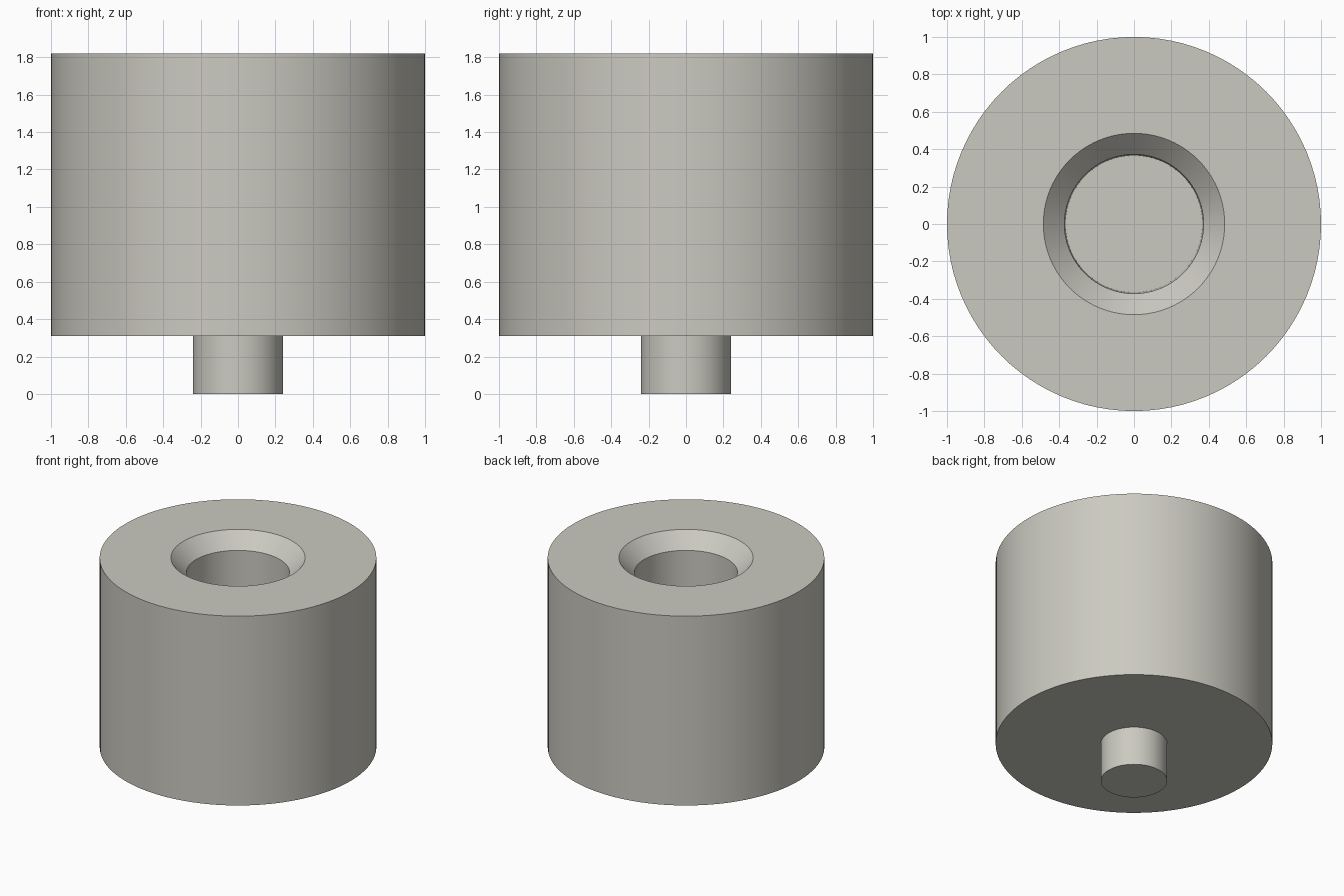
import bpy
import bmesh
import math

cube = bpy.data.objects.get("Cube")
if cube:
    bpy.data.objects.remove(cube, do_unlink=True)

SEGMENTS = 96

# Warm grey metal
metal = bpy.data.materials.new("warm_grey")
colour = (0.60, 0.59, 0.53, 1.0)
metal.diffuse_color = colour
metal.use_nodes = True
metal.node_tree.nodes["Principled BSDF"].inputs["Base Color"].default_value = colour


def lathe(name, profile):
    """Spin an (r, z) profile, starting and ending on the axis, around z."""
    bm = bmesh.new()
    verts = [bm.verts.new((r, 0, z)) for r, z in profile]
    edges = [bm.edges.new(pair) for pair in zip(verts, verts[1:])]
    bmesh.ops.spin(bm, geom=verts + edges, cent=(0, 0, 0), axis=(0, 0, 1),
                   angle=math.tau, steps=SEGMENTS, use_duplicate=False)
    bmesh.ops.remove_doubles(bm, verts=bm.verts, dist=1e-5)
    bmesh.ops.recalc_face_normals(bm, faces=bm.faces)
    mesh = bpy.data.meshes.new(name)
    bm.to_mesh(mesh)
    bm.free()
    mesh.materials.append(metal)
    obj = bpy.data.objects.new(name, mesh)
    bpy.context.collection.objects.link(obj)
    bpy.ops.object.select_all(action="DESELECT")
    obj.select_set(True)
    bpy.context.view_layer.objects.active = obj
    bpy.ops.object.shade_smooth_by_angle(angle=math.radians(30))
    return obj


# One turned piece: peg, drum, chamfered mouth and blind bore
lathe("drum_with_peg", [
    (0, 0), (0.24, 0), (0.24, 0.31),            # peg
    (1, 0.31), (1, 1.82),                       # drum
    (0.485, 1.82), (0.372, 1.705),              # chamfered mouth
    (0.366, 0.82), (0, 0.82),                   # bore and its floor
])
